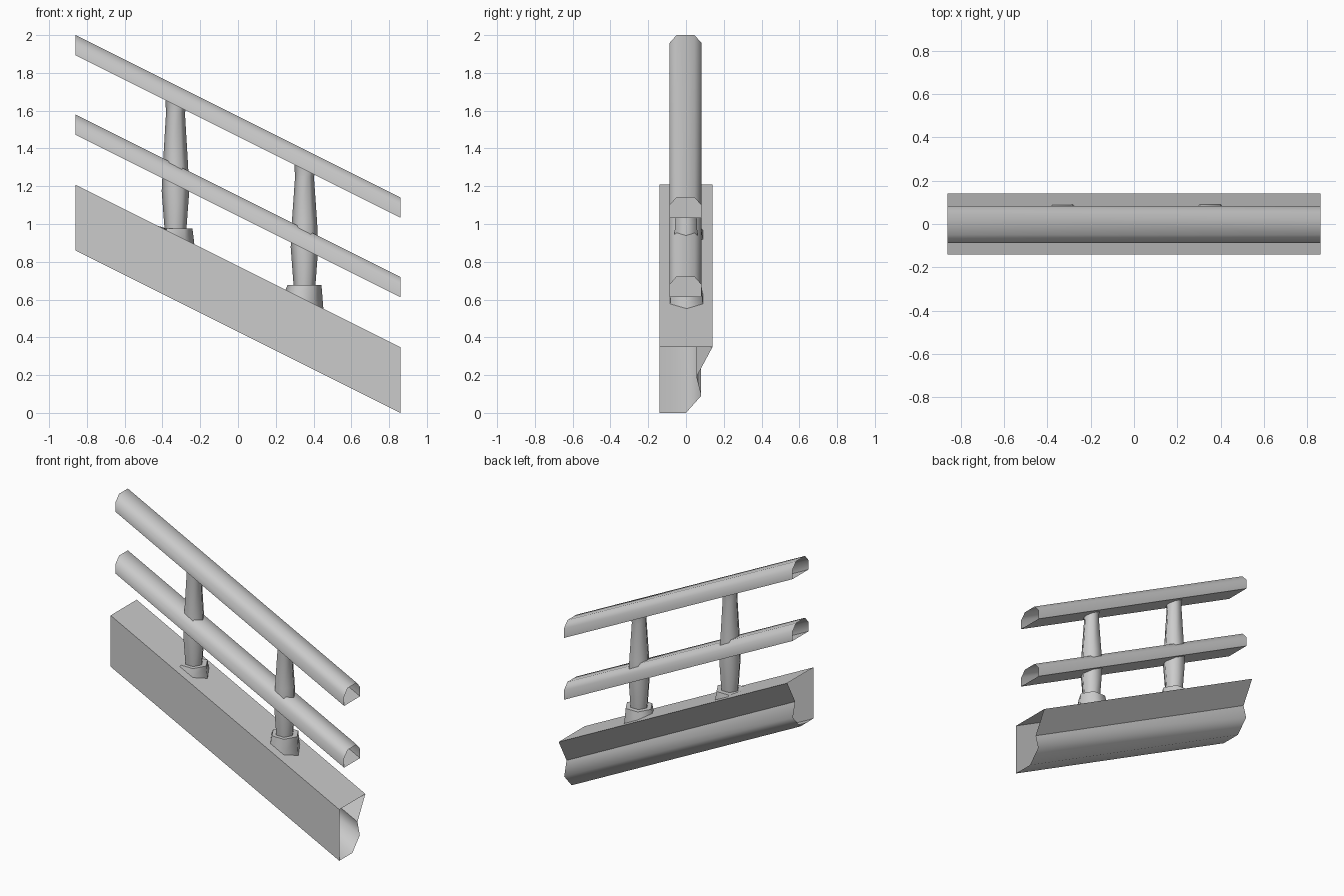
import bpy, math

if "Cube" in bpy.data.objects:
    bpy.data.objects.remove(bpy.data.objects["Cube"])

HALF = 0.86          # half length along x
SLOPE = 0.5          # drop in z per unit of x


def finish(name, verts, faces):
    mesh = bpy.data.meshes.new(name)
    mesh.from_pydata(verts, [], faces)
    mesh.update()
    ob = bpy.data.objects.new(name, mesh)
    bpy.context.collection.objects.link(ob)
    bpy.ops.object.select_all(action='DESELECT')
    ob.select_set(True)
    bpy.context.view_layer.objects.active = ob
    bpy.ops.object.shade_smooth_by_angle(angle=math.radians(65))
    return ob


def sloped_strip(name, profile, z, closed=False):
    """Sheared open-ended extrusion; profile is (y, z) at the low end x=+HALF."""
    n = len(profile)
    verts = [(x, py, pz + z + SLOPE * (HALF - x))
             for x in (-HALF, HALF) for py, pz in profile]
    faces = []
    for i in range(n if closed else n - 1):
        j = (i + 1) % n
        faces.append((i, j, n + j, n + i))
    return finish(name, verts, faces)


def hex_turning(name, cx, cy, rings, floor=None, ceiling=None, cap=False):
    """Stack of six-sided rings (radius, z); end rings can follow a slope."""
    verts, faces, n = [], [], 6
    for k, (r, z) in enumerate(rings):
        for i in range(n):
            a = math.tau * i / n
            x, y = cx + r * math.cos(a), cy + r * math.sin(a)
            h = z
            if k == 0 and floor is not None:
                h = floor - SLOPE * x
            if k == len(rings) - 1 and ceiling is not None:
                h = ceiling - SLOPE * x
            verts.append((x, y, h))
    for k in range(len(rings) - 1):
        for i in range(n):
            a, b = k * n + i, k * n + (i + 1) % n
            faces.append((a, b, b + n, a + n))
    if cap:
        faces.append(tuple(range(len(verts) - n, len(verts))))
    return finish(name, verts, faces)


# Sloping base beam: undercut back, flat top and front
sloped_strip("base_beam", [(0.055, 0.19), (0.14, 0.348), (-0.14, 0.348), (-0.14, 0.0)], 0.0)
# Rounded underside of the beam
sloped_strip("beam_underside", [(-0.14, 0.0), (0.0, 0.0), (0.08, 0.09), (0.055, 0.19)], 0.0)

# Two hollow rails with chamfered tops
rail = [(-0.088, 0), (0.083, 0), (0.083, 0.064), (0.045, 0.107), (-0.05, 0.107), (-0.088, 0.064)]
for name, z in (("top_rail", 1.033), ("middle_rail", 0.613)):
    sloped_strip(name, rail, z, closed=True)

# Posts: collar at the foot, swelling shaft, slight flare under the top rail
for tag, cx, z0, neck in (("upper", -0.331, 0.975, 1.61), ("lower", 0.352, 0.677, 1.27)):
    hex_turning("post_collar_" + tag, cx, 0.003, [(0.1, 0), (0.09, z0)],
                floor=0.777, cap=True)
    hex_turning("post_shaft_" + tag, cx, 0.0,
                [(0.058, z0), (0.073, z0 + 0.2), (0.067, z0 + 0.33),
                 (0.05, neck - 0.02), (0.054, neck)], ceiling=1.467)
